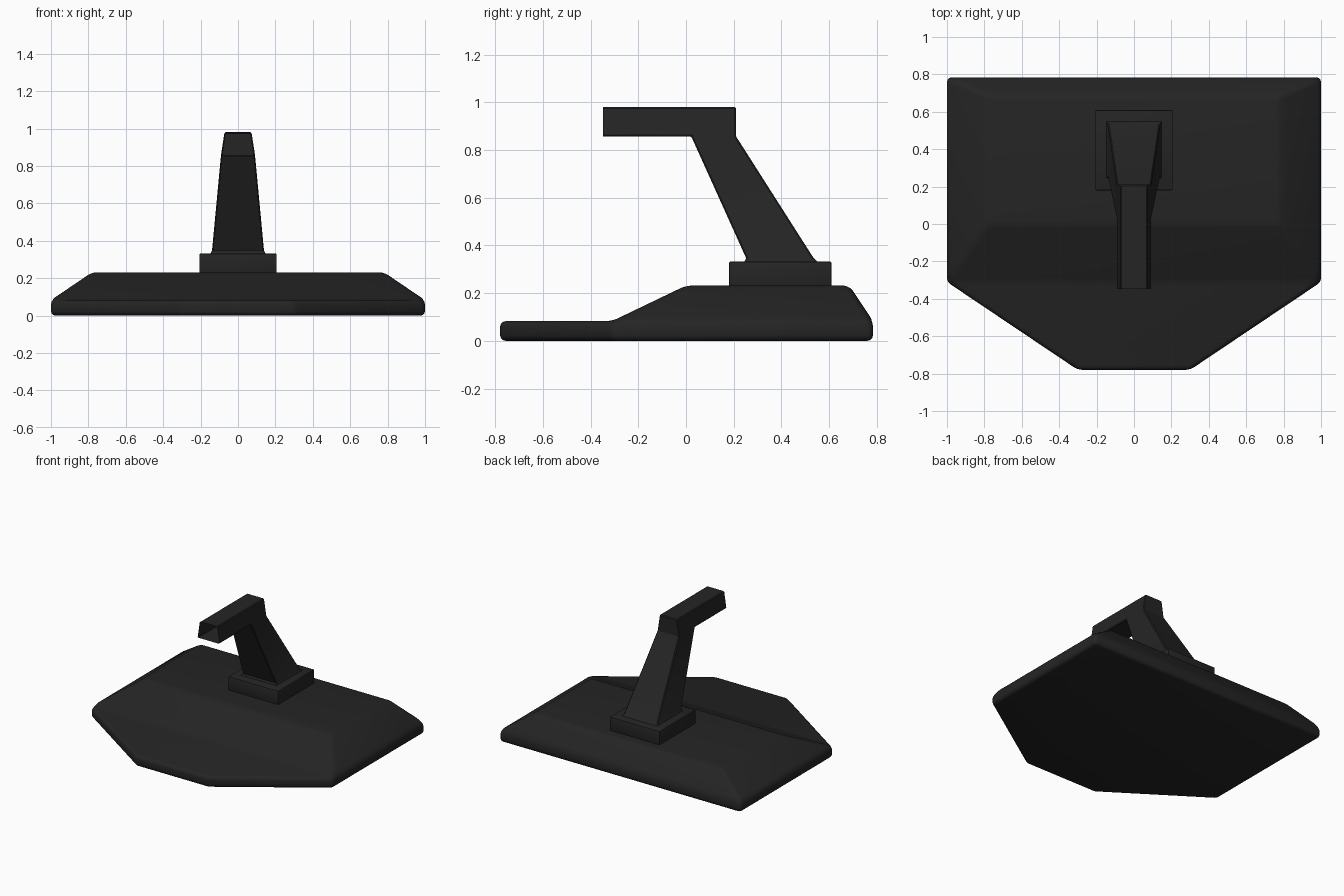
import bpy, bmesh, math

if "Cube" in bpy.data.objects:
    bpy.data.objects.remove(bpy.data.objects["Cube"])

mat = bpy.data.materials.new("matte black")
mat.diffuse_color = (0.018, 0.018, 0.018, 1)
mat.use_nodes = True
mat.node_tree.nodes["Principled BSDF"].inputs["Base Color"].default_value = mat.diffuse_color


def finish(name, bm, smooth=True):
    bmesh.ops.recalc_face_normals(bm, faces=bm.faces[:])
    me = bpy.data.meshes.new(name)
    bm.to_mesh(me)
    bm.free()
    ob = bpy.data.objects.new(name, me)
    bpy.context.collection.objects.link(ob)
    me.materials.append(mat)
    if smooth:
        bpy.ops.object.select_all(action='DESELECT')
        ob.select_set(True)
        bpy.context.view_layer.objects.active = ob
        bpy.ops.object.shade_smooth_by_angle(angle=math.radians(30))
    return ob


def bevel(bm, width, segments):
    bmesh.ops.recalc_face_normals(bm, faces=bm.faces[:])
    bmesh.ops.bevel(bm, geom=bm.edges[:], offset=width, offset_type='OFFSET',
                    segments=segments, profile=0.5, affect='EDGES',
                    clamp_overlap=True)


def rect(bm, hx, y0, y1, z):
    return [bm.verts.new((x, y, z)) for x, y in
            ((-hx, y0), (hx, y0), (hx, y1), (-hx, y1))]


def bridge(bm, a, b):
    n = len(a)
    return [bm.faces.new((a[i], a[(i + 1) % n], b[(i + 1) % n], b[i]))
            for i in range(n)]


# Base plate: six-sided slab with a raised, sloping block behind the nose
bm = bmesh.new()
outline = [(-1, .784), (-1, -.31), (-.3, -.78), (.3, -.78), (1, -.31), (1, .784)]
low = [bm.verts.new((x, y, 0)) for x, y in outline]
mid = [bm.verts.new((x, y, .083)) for x, y in outline]
bm.faces.new(low)
bridge(bm, low, mid)
bm.faces.new(mid[1:5])
rim = [mid[1], mid[4], mid[5], mid[0]]
top = rect(bm, .78, 0, .685, .232)
bridge(bm, rim, top)
bm.faces.new(top)
bevel(bm, .025, 3)
finish("base_plate", bm)

# Mounting block under the post
bm = bmesh.new()
a = rect(bm, .207, .18, .61, .22)
b = rect(bm, .207, .18, .61, .333)
bm.faces.new(a)
bridge(bm, a, b)
bm.faces.new(b)
bevel(bm, .008, 2)
finish("mounting_block", bm)

# Leaning tapered post with a forward arm, open at the arm's front end
bm = bmesh.new()
rings = [rect(bm, *r) for r in (
    (.147, .245, .55, .332), (.139, .252, .535, .347),
    (.091, .022, .21, .857), (.072, .022, .21, .981))]
for i in range(3):
    faces = bridge(bm, rings[i], rings[i + 1])
bm.faces.new(rings[-1])
bm.faces.remove(faces[0])
# arm tube carried forward from the post head
head = [rings[2][0], rings[2][1], rings[3][1], rings[3][0]]
tip = [bm.verts.new((v.co.x, -.348, v.co.z)) for v in head]
bridge(bm, head, tip)
bmesh.ops.recalc_face_normals(bm, faces=bm.faces[:])
sharp = [e for e in bm.edges if len(e.link_faces) == 2
         and e.calc_face_angle() > math.radians(50)
         and min(v.co.z for v in e.verts) > .34]
bmesh.ops.bevel(bm, geom=sharp, offset=.006, offset_type='OFFSET', segments=1,
                affect='EDGES', clamp_overlap=True)
finish("post_and_arm", bm)
